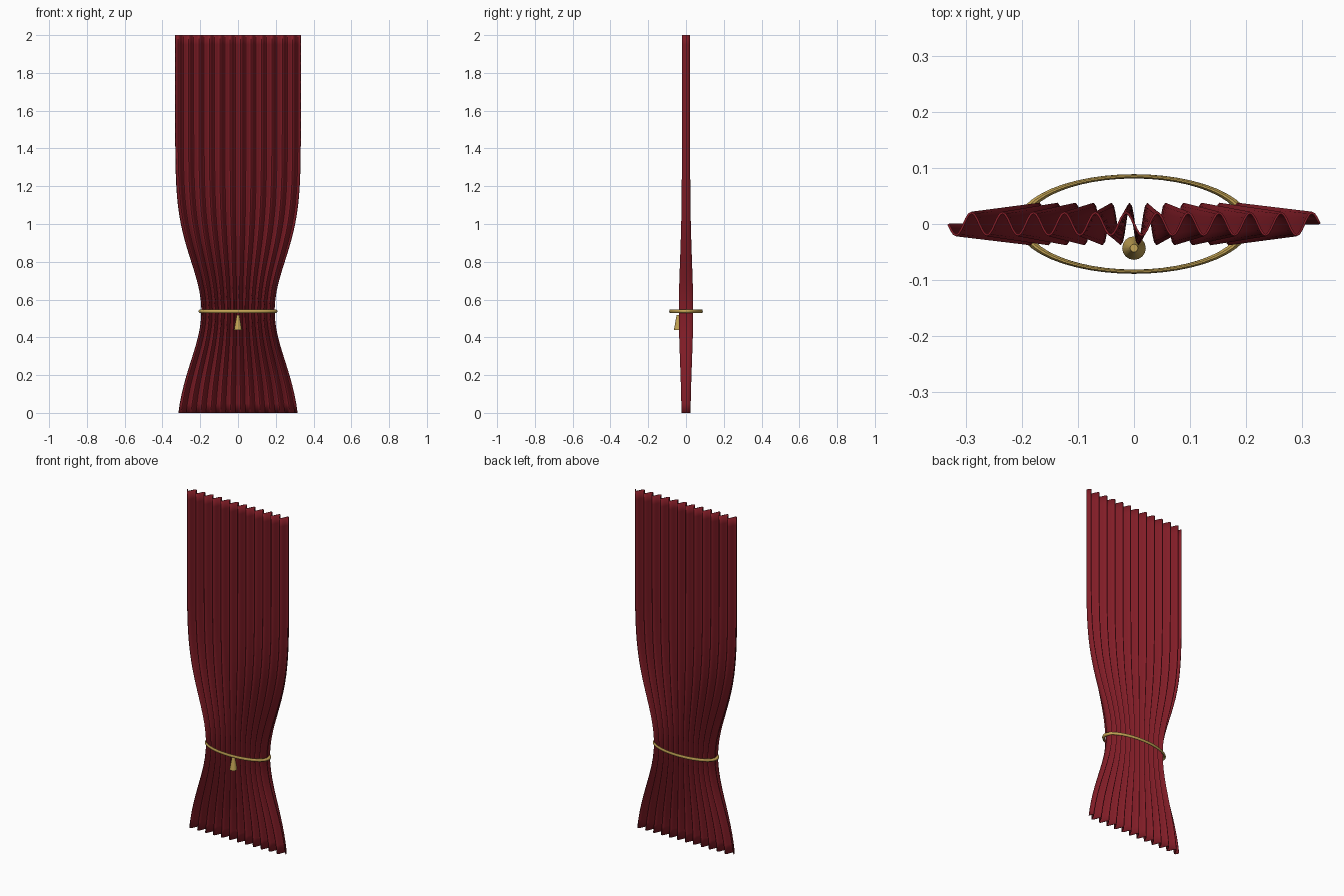
import bpy, math

if "Cube" in bpy.data.objects:
    bpy.data.objects.remove(bpy.data.objects["Cube"])

def material(name, rgb):
    m = bpy.data.materials.new(name)
    m.diffuse_color = (*rgb, 1)
    m.use_nodes = True
    m.node_tree.nodes["Principled BSDF"].inputs["Base Color"].default_value = m.diffuse_color
    return m

red = material("red_cloth", (0.22, 0.012, 0.02))
gold = material("gold_cord", (0.55, 0.37, 0.09))

TIE_Z, FOLDS, COLS, ROWS = 0.54, 12, 144, 40

def finish(ob, name, mat):
    ob.name = name
    ob.data.materials.append(mat)
    bpy.context.view_layer.objects.active = ob
    ob.select_set(True)
    bpy.ops.object.shade_smooth_by_angle(angle=math.radians(40))
    ob.select_set(False)

# curtain: pleated sheet, narrower with deeper folds at the tie
verts = []
for j in range(ROWS + 1):
    z = 2 * j / ROWS
    pinch = math.exp(-((z - TIE_Z) / 0.373) ** 2)
    half = 0.331 * (1 - 0.42 * pinch)
    depth = 0.02 * (1 + 0.8 * pinch)
    for i in range(COLS + 1):
        u = i / COLS
        verts.append((half * (2 * u - 1), -depth * math.sin(2 * math.pi * FOLDS * u), z))
n = COLS + 1
faces = [(j * n + i, j * n + i + 1, (j + 1) * n + i + 1, (j + 1) * n + i)
         for j in range(ROWS) for i in range(COLS)]
mesh = bpy.data.meshes.new("curtain")
mesh.from_pydata(verts, [], faces)
curtain = bpy.data.objects.new("curtain", mesh)
bpy.context.collection.objects.link(curtain)
finish(curtain, "curtain", red)

# cloth thickness
cloth = curtain.modifiers.new("thickness", 'SOLIDIFY')
cloth.thickness = 0.004
cloth.offset = 0

# tieback: flattened cord ring around the waist
bpy.ops.mesh.primitive_torus_add(major_radius=0.2, minor_radius=0.009, major_segments=48,
                                 minor_segments=10, location=(0, 0, TIE_Z - 0.002))
ring = bpy.context.object
ring.scale = (1, 0.425, 1)
bpy.ops.object.transform_apply(location=False, rotation=False, scale=True)
finish(ring, "tieback_cord", gold)

# tassel: tapered plug hanging in front
bpy.ops.mesh.primitive_cone_add(vertices=16, radius1=0.021, radius2=0.007, depth=0.08,
                                location=(0, -0.043, 0.478))
finish(bpy.context.object, "tassel", gold)
